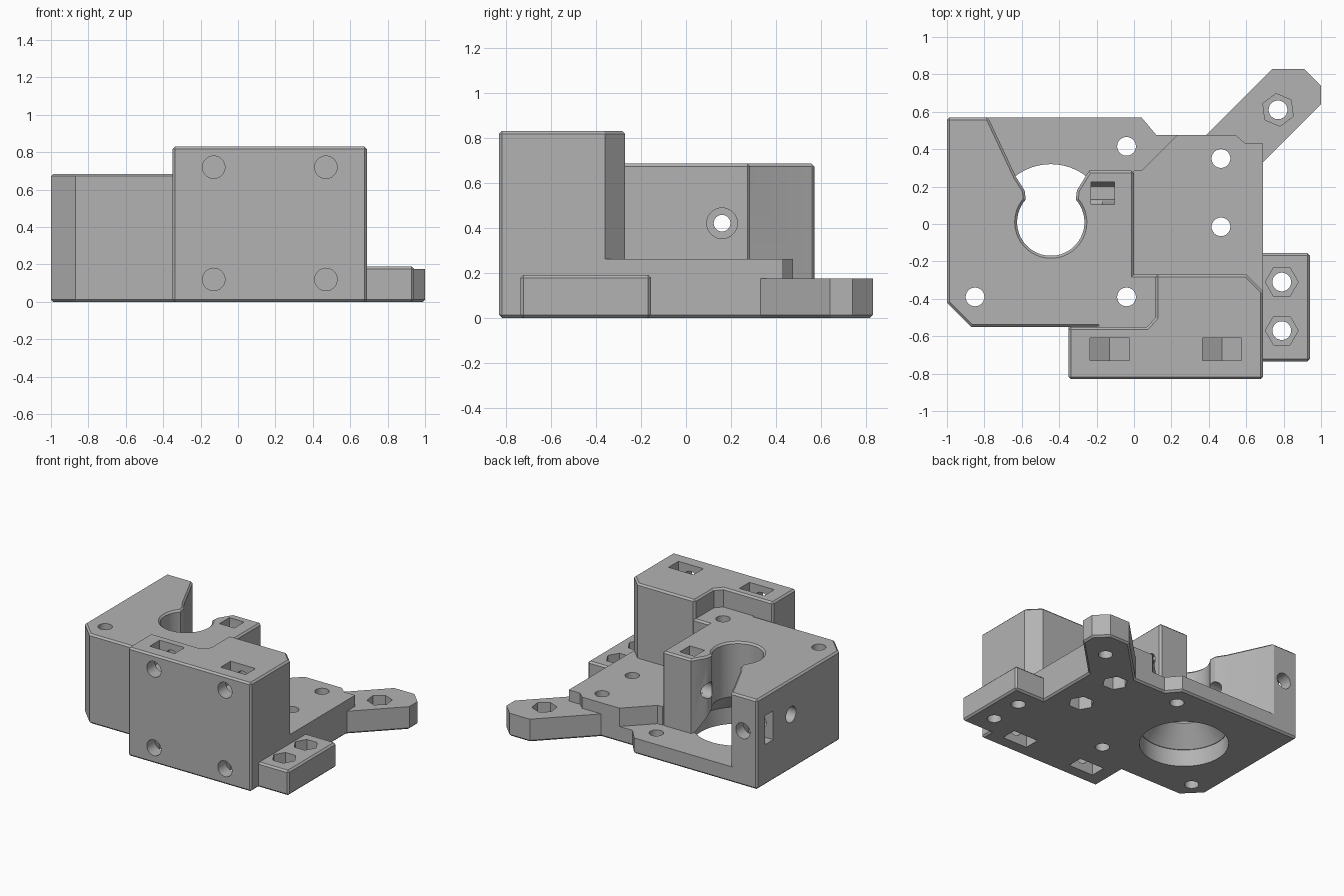
import bpy, bmesh
from math import cos, sin, radians
from mathutils import Matrix

cube = bpy.data.objects.get("Cube")
if cube:
    bpy.data.objects.remove(cube, do_unlink=True)

grey = bpy.data.materials.new("plain_grey")
grey.use_nodes = True
colour = (0.45, 0.45, 0.45, 1)
grey.diffuse_color = colour
grey.node_tree.nodes["Principled BSDF"].inputs["Base Color"].default_value = colour

CHAMFER = 0.013


def add_object(name, bm):
    mesh = bpy.data.meshes.new(name)
    bm.to_mesh(mesh)
    bm.free()
    mesh.materials.append(grey)
    obj = bpy.data.objects.new(name, mesh)
    bpy.context.collection.objects.link(obj)
    return obj


def prism(name, outline, low, high, axis="Z", top=False, bottom=False, corners=False):
    """Extrude an outline along an axis, with optional chamfered edges."""
    place = {"X": lambda a, b, h: (h, a, b),
             "Y": lambda a, b, h: (a, h, b),
             "Z": lambda a, b, h: (a, b, h)}[axis]
    bm = bmesh.new()
    lower = [bm.verts.new(place(a, b, low)) for a, b in outline]
    upper = [bm.verts.new(place(a, b, high)) for a, b in outline]
    bm.faces.new(lower)
    bm.faces.new(upper)
    for i in range(len(outline)):
        bm.faces.new((lower[i - 1], lower[i], upper[i], upper[i - 1]))
    bmesh.ops.recalc_face_normals(bm, faces=bm.faces)
    lower, upper = set(lower), set(upper)
    chosen = []
    for edge in bm.edges:
        ends = set(edge.verts)
        if ends <= upper:
            use = top
        elif ends <= lower:
            use = bottom
        else:
            use = corners and edge.calc_face_angle_signed() > 1.1
        if use:
            chosen.append(edge)
    if chosen:
        bmesh.ops.bevel(bm, geom=chosen, offset=CHAMFER, segments=1,
                        affect="EDGES", clamp_overlap=False)
    return add_object(name, bm)


def ring(x, y, r, count=40, start=0, sweep=None):
    """Points on a circle, or on an arc when a sweep is given."""
    step = 360 / count if sweep is None else sweep / (count - 1)
    return [(x + r * cos(radians(start + i * step)),
             y + r * sin(radians(start + i * step))) for i in range(count)]


def box(x0, x1, y0, y1):
    return [(x0, y0), (x1, y0), (x1, y1), (x0, y1)]


def combine(target, other, operation):
    mod = target.modifiers.new("combine", "BOOLEAN")
    mod.operation = operation
    mod.solver = "EXACT"
    mod.object = other
    bpy.context.view_layer.objects.active = target
    bpy.ops.object.modifier_apply(modifier=mod.name)
    bpy.data.objects.remove(other, do_unlink=True)


# Floor plate covering the whole footprint
bracket = prism("mount_bracket", [
    (-1, -.42), (-.87, -.55), (-.35, -.55), (-.35, -.83), (.69, -.83), (.69, .43),
    (.595, .43), (.545, .475), (.12, .475), (.04, .57), (-1, .57)],
    0, .12, bottom=True, corners=True)

# Clamp block with its keyhole opening
keyhole = ring(-.445, .01, .18, 40, 42, -264)
clamp = prism("clamp_block", [
    (-1, -.42), (-.87, -.55), (-.2, -.55), (-.2, -.6), (.3, -.6), (.3, -.32),
    (.125, -.27), (0, -.27), (0, .285), (-.24, .285), (-.305, .18)] + keyhole + [
    (-.585, .18), (-.63, .25), (-.78, .57), (-1, .57)],
    .06, .685, top=True, corners=True)

# Tall front block
tall = prism("front_block", [
    (-.35, -.83), (.69, -.83), (.69, -.36), (.60, -.27), (.115, -.27),
    (.115, -.50), (.07, -.55), (-.35, -.55)], .05, .83, top=True, corners=True)

# Raised plate, diagonal arm and side tab
plate = prism("raised_plate", [
    (-.1, -.4), (.3, -.5), (.69, -.5), (.69, .43), (.595, .43), (.545, .475),
    (.23, .475), (.04, .285), (0, .285), (-.1, .2)], .05, .26)
arm = prism("diagonal_arm", [
    (.35, .44), (.6, .24), (1, .64), (1, .74), (.91, .83), (.74, .83)],
    0, .175, bottom=True)
tab = prism("side_tab", box(.6, .94, -.735, -.155), 0, .19,
            top=True, bottom=True, corners=True)

for part in (clamp, tall, plate, arm, tab):
    combine(bracket, part, "UNION")

cutters = []


def cut(outline, low, high, axis="Z"):
    cutters.append(prism("cutter", outline, low, high, axis))


# Round bore below the keyhole, tapering inwards
cut(ring(-.445, .01, .31, 56), -.1, .13)
bm = bmesh.new()
bmesh.ops.create_cone(bm, cap_ends=True, segments=56, radius1=.31, radius2=.175,
                      depth=.15, matrix=Matrix.Translation((-.445, .01, .2)))
cutters.append(add_object("cutter", bm))

# Vertical screw holes
for x, y in ((-.85, -.39), (-.04, -.39), (-.04, .415), (.465, .35), (.465, -.015),
             (.79, -.31), (.79, -.57), (.77, .61)):
    cut(ring(x, y, .05), -.1, 1)

# Hexagonal nut pockets, from below in the plate, from above in tab and arm
for y in (.35, -.015):
    cut(ring(.465, y, .09, 6), -.1, .1)
for x, y, turn in ((.79, -.31, 0), (.79, -.57, 0), (.77, .61, 37)):
    cut(ring(x, y, .088, 6, turn), .09, .3)

# Front screw holes with nut slots from above and below
for x in (-.13, .47):
    for z, way in ((.72, 1), (.12, -1)):
        cut(ring(x, z, .06), -.9, -.565, "Y")
        cut([(x - .105, z + way * .2), (x - .105, z - way * .06), (x, z - way * .12),
             (x + .105, z - way * .06), (x + .105, z + way * .2)], -.73, -.61, "Y")

# Clamp screw along x with its nut slot in the prong
cut(ring(.16, .42, .06), -1.1, -.17, "X")
cut(ring(.16, .42, .037), -.2, -.03, "X")
cut(ring(.16, .42, .068), -.05, .1, "X")
cut([(.105, .8), (.105, .42), (.13, .36), (.2, .36), (.225, .42), (.225, .8)],
    -.23, -.105, "X")

# Rear screw hole with its side nut slot
cut(ring(-.88, .42, .06), .27, .7, "Y")
cut(box(.375, .475, .31, .53), -1.1, -.79, "X")

for cutter in cutters:
    combine(bracket, cutter, "DIFFERENCE")

# Smooth bores with crisp edges
bpy.ops.object.select_all(action="DESELECT")
bracket.select_set(True)
bpy.context.view_layer.objects.active = bracket
bpy.ops.object.shade_smooth_by_angle(angle=radians(25))
